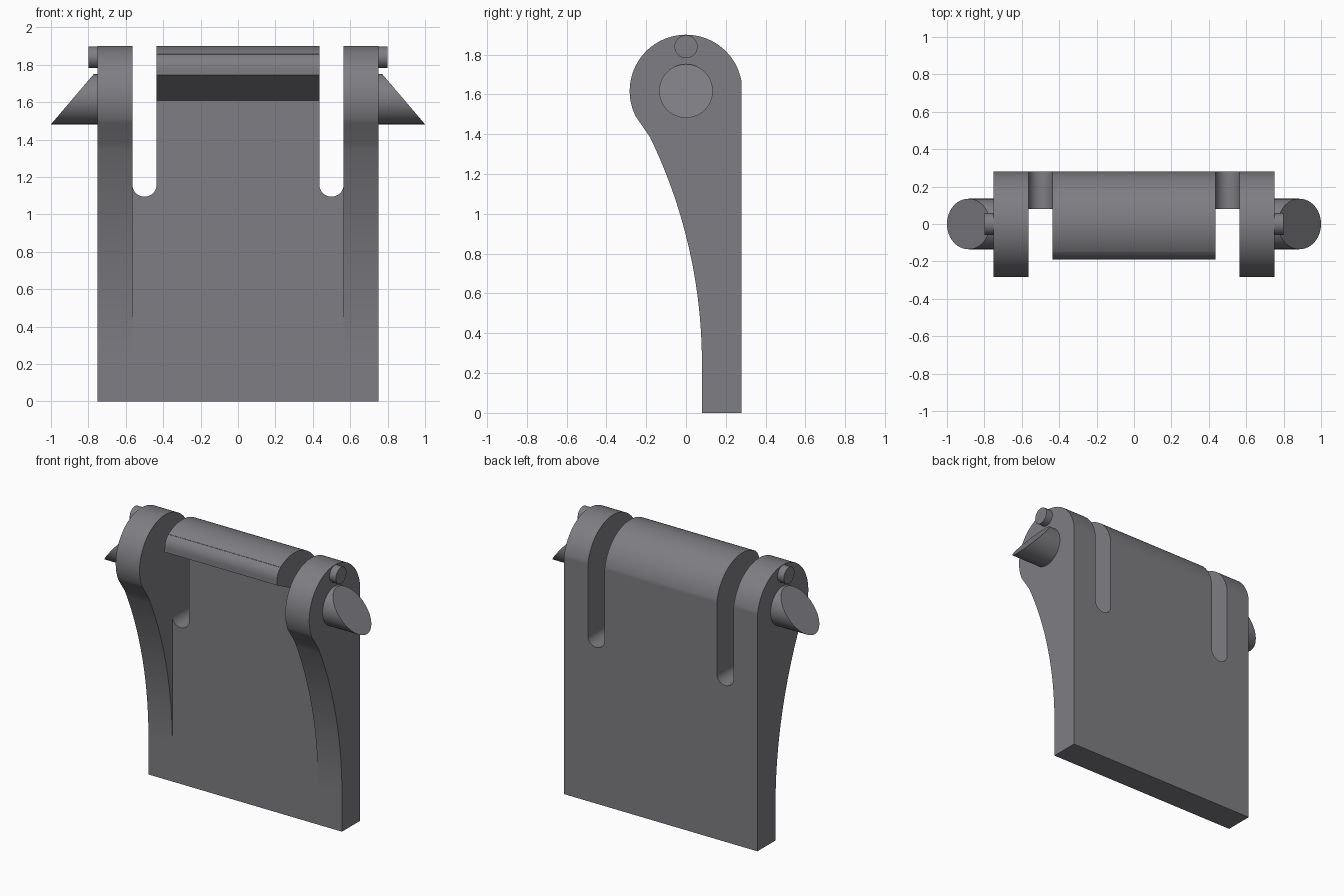
import bpy, bmesh
from math import sin, cos, pi, sqrt, asin, radians
from mathutils import Vector

if "Cube" in bpy.data.objects:
    bpy.data.objects.remove(bpy.data.objects["Cube"])

HZ, HR = 1.617, 0.283          # head centre height and radius
BACK, FRONT = 0.28, 0.08       # plate faces in y

grey = bpy.data.materials.new("dark_grey")
grey.diffuse_color = (0.21, 0.208, 0.226, 1)
grey.use_nodes = True
grey.node_tree.nodes["Principled BSDF"].inputs["Base Color"].default_value = grey.diffuse_color


def prism(name, pts, push, far_point=None):
    """Extrude a closed outline by the vector push; far_point may reshape the far end."""
    bm = bmesh.new()
    push = Vector(push)
    near = [bm.verts.new(p) for p in pts]
    far = [bm.verts.new(far_point(p) if far_point else Vector(p) + push) for p in pts]
    bm.faces.new(near)
    bm.faces.new(far)
    n = len(pts)
    for i in range(n):
        bm.faces.new((near[i], near[(i + 1) % n], far[(i + 1) % n], far[i]))
    bmesh.ops.recalc_face_normals(bm, faces=bm.faces)
    mesh = bpy.data.meshes.new(name)
    bm.to_mesh(mesh)
    bm.free()
    mesh.materials.append(grey)
    ob = bpy.data.objects.new(name, mesh)
    bpy.context.collection.objects.link(ob)
    return ob


def use(ob):
    bpy.ops.object.select_all(action='DESELECT')
    ob.select_set(True)
    bpy.context.view_layer.objects.active = ob


def smooth(ob):
    use(ob)
    bpy.ops.object.shade_smooth_by_angle(angle=radians(30))
    ob.modifiers.new("normals", 'WEIGHTED_NORMAL').keep_sharp = True


def cut(ob, cutter):
    mod = ob.modifiers.new("cut", 'BOOLEAN')
    mod.operation, mod.solver, mod.object = 'DIFFERENCE', 'EXACT', cutter
    use(ob)
    bpy.ops.object.modifier_apply(modifier=mod.name)
    bpy.data.objects.remove(cutter)


def circle(x, z, r, n=48):
    return [(x, r * cos(2 * pi * i / n), z + r * sin(2 * pi * i / n)) for i in range(n)]


# hinge body: full side profile (round head, concave front sweep) across the width
R, Z0, ZH, ZJ = 2.6, 0.25, 1.49, 1.385
a0 = asin(sqrt(HR**2 - BACK**2) / HR)
a1 = pi + asin((HZ - ZH) / HR)
profile = [(BACK, 0)]
profile += [(HR * cos(a), HZ + HR * sin(a)) for a in (a0 + (a1 - a0) * i / 48 for i in range(49))]
for i in range(25):
    z = ZJ + (Z0 - ZJ) * i / 24
    profile.append((FRONT - R + sqrt(R * R - (z - Z0)**2), z))
profile.append((FRONT, 0))
body = prism("hinge_body", [(-0.75, y, z) for y, z in profile], (1.5, 0, 0))

# front recess between the arms, leaving the centre lip with a softly rounded nose
recess = [(FRONT, Z0), (FRONT, 1.61), (-0.19, 1.745), (-0.19, 1.775)]
recess += [(-0.19 + 0.04 * t * t, 1.775 + 0.10 * t - 0.02 * t * t) for t in (i / 6 for i in range(1, 7))]
recess += [(-0.15, 2.1), (-0.6, 2.1), (-0.6, Z0)]
cut(body, prism("recess_cutter", [(-0.565, y, z) for y, z in recess], (1.13, 0, 0)))

# round-bottomed slots beside the arms
for s in (-1, 1):
    slot = [(s * 0.5 + 0.065, -1, 2.2), (s * 0.5 - 0.065, -1, 2.2)]
    slot += [(s * 0.5 - 0.065 * cos(pi * i / 20), -1, 1.16 - 0.065 * sin(pi * i / 20)) for i in range(21)]
    cut(body, prism("slot_cutter", slot, (0, 2, 0)))
smooth(body)

# slanted snap pins and small stop pins on both sides
snap = prism("snap_pins", circle(0.745, HZ, 0.135), (0, 0, 0),
             lambda p: (0.77 + (HZ + 0.135 - p[2]) * 0.23 / 0.27, p[1], p[2]))
stop = prism("stop_pins", circle(0.745, 1.84, 0.058, 32), (0.055, 0, 0))
for ob in (snap, stop):
    ob.modifiers.new("mirror", 'MIRROR')
    smooth(ob)
